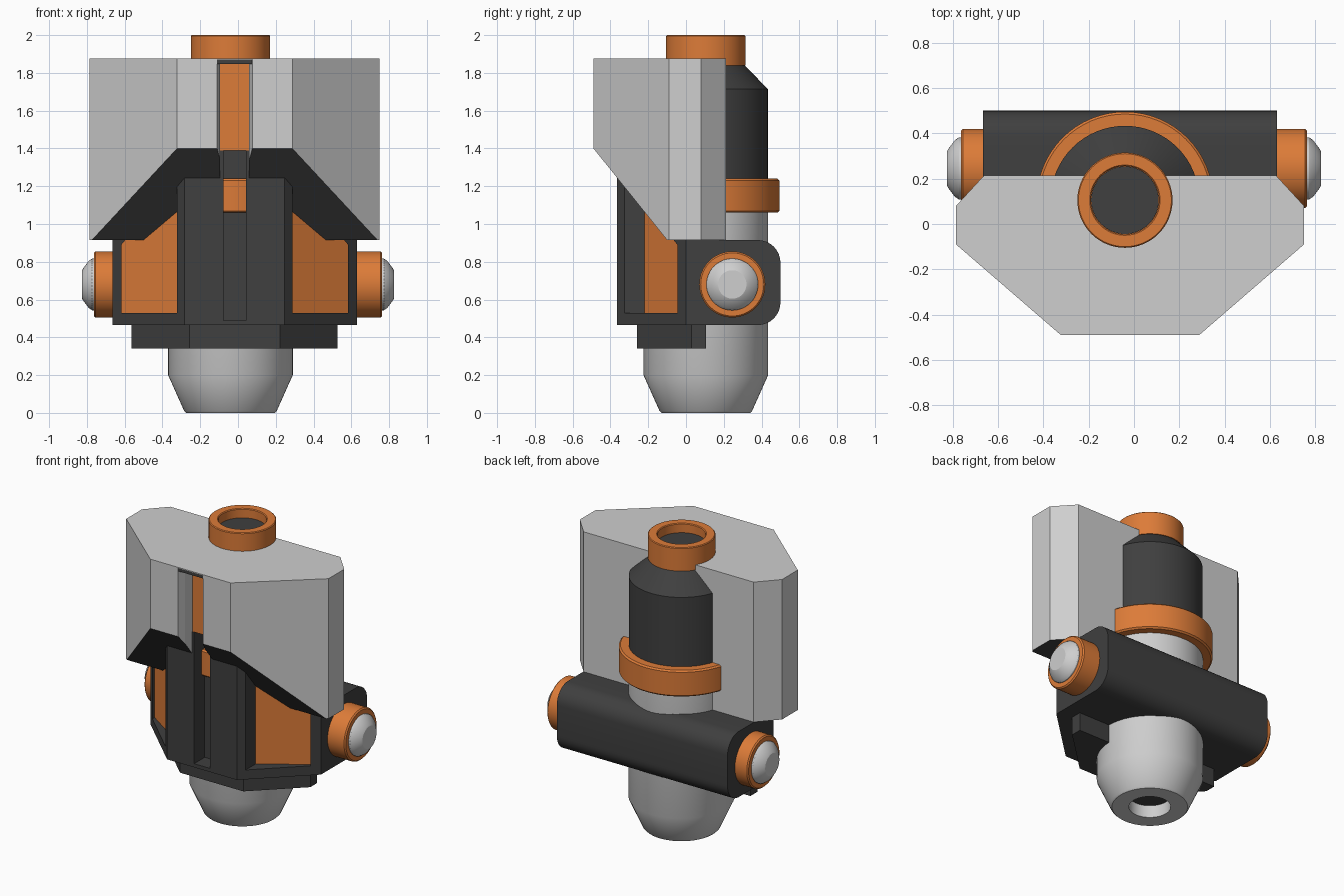
import bpy, bmesh
from math import sin, cos, tau, radians
from mathutils import Vector

cube = bpy.data.objects.get("Cube")
if cube:
    bpy.data.objects.remove(cube, do_unlink=True)

MID = -0.0175              # mirror plane of the housing
AXIS = (-0.04, 0.105)      # upright axis of the barrel


def material(name, rgb):
    m = bpy.data.materials.new(name)
    m.use_nodes = True
    m.diffuse_color = (*rgb, 1)
    m.node_tree.nodes["Principled BSDF"].inputs["Base Color"].default_value = (*rgb, 1)
    return m


LIGHT = material("light_grey", (0.62, 0.62, 0.62))
DARK = material("dark_grey", (0.05, 0.05, 0.05))
ORANGE = material("orange", (0.72, 0.2, 0.04))


def loft(name, loops, mat=None):
    """Join equal loops of points into one capped solid."""
    bm = bmesh.new()
    rings = [[bm.verts.new(p) for p in loop] for loop in loops]
    n = len(rings[0])
    for a, b in zip(rings, rings[1:]):
        for i in range(n):
            j = (i + 1) % n
            bm.faces.new((a[i], a[j], b[j], b[i]))
    bm.faces.new(rings[0])
    bm.faces.new(rings[-1])
    bmesh.ops.recalc_face_normals(bm, faces=bm.faces)
    mesh = bpy.data.meshes.new(name)
    bm.to_mesh(mesh)
    bm.free()
    ob = bpy.data.objects.new(name, mesh)
    bpy.context.collection.objects.link(ob)
    if mat:
        mesh.materials.append(mat)
    return ob


def activate(ob):
    bpy.ops.object.select_all(action='DESELECT')
    ob.select_set(True)
    bpy.context.view_layer.objects.active = ob


def plan(name, half, z0, z1, mat=None):
    """Upright prism from a half outline mirrored across MID."""
    pts = [(MID + x, y) for x, y in half] + [(MID - x, y) for x, y in reversed(half)]
    return loft(name, [[(x, y, z) for x, y in pts] for z in (z0, z1)], mat)


def lathe(name, profile, mat, seg=64):
    """Turned part about the barrel axis from (radius, z) points."""
    ob = loft(name, [[(AXIS[0] + r * cos(tau * i / seg), AXIS[1] + r * sin(tau * i / seg), z)
                      for i in range(seg)] for r, z in profile], mat)
    activate(ob)
    bpy.ops.object.shade_smooth_by_angle(angle=radians(25))
    return ob


def side_lathe(name, profile, side, mat, seg=48):
    """Turned part about the sideways pin from (x, radius) points."""
    ob = loft(name, [[(side * x, 0.245 + r * cos(tau * i / seg), 0.68 + r * sin(tau * i / seg))
                      for i in range(seg)] for x, r in profile], mat)
    activate(ob)
    bpy.ops.object.shade_smooth_by_angle(angle=radians(25))


def cut(ob, cutter):
    cutter.hide_render = True
    mod = ob.modifiers.new("cut", 'BOOLEAN')
    mod.object = cutter
    mod.solver = 'EXACT'
    activate(ob)
    bpy.ops.object.modifier_apply(modifier=mod.name)
    bpy.data.objects.remove(cutter, do_unlink=True)


# Upper shell with sloping underside and front groove
shell = plan("shell", [(0.305, -0.49), (0.7675, -0.09), (0.7675, 0.08), (0.645, 0.213)],
             0.915, 1.875, LIGHT)
bm = bmesh.new()
bm.from_mesh(shell.data)
cutres = bmesh.ops.bisect_plane(bm, geom=bm.verts[:] + bm.edges[:] + bm.faces[:], dist=0.0001,
                                plane_co=(0, -0.1, 0.915), plane_no=Vector((0, -0.485, -0.39)).normalized(),
                                clear_outer=True)
bmesh.ops.holes_fill(bm, edges=[e for e in bm.edges if e.is_boundary])
bmesh.ops.recalc_face_normals(bm, faces=bm.faces)
bm.to_mesh(shell.data)
bm.free()
cut(shell, plan("groove_cutter", [(0.103, -0.52), (0.077, -0.44), (0.077, -0.24)], 0.8, 1.95))
shell.data.materials.append(DARK)
for p in shell.data.polygons:
    p.material_index = 1 if p.normal.z < -0.2 else 0

# Groove lining: orange strip and dark cap
plan("groove_strip", [(0.077, -0.36), (0.077, -0.2)], 1.39, 1.85, ORANGE)
plan("groove_cap", [(0.1, -0.488), (0.077, -0.43), (0.077, -0.2)], 1.848, 1.87, DARK)
plan("groove_top", [(0.1, -0.49), (0.077, -0.43), (0.077, -0.2)], 1.87, 1.875, LIGHT)

# Lower body with centre slot and slanted side windows
body = plan("body", [(0.265, -0.365), (0.6475, 0.0), (0.6475, 0.12)], 0.465, 1.39, DARK)
cut(body, plan("slot_cutter", [(0.06, -0.5), (0.06, -0.25)], 0.49, 1.45))
WINDOW = [(0.305, 0.53), (0.6, 0.53), (0.6, 0.89), (0.305, 1.245)]


def window_back(x):
    return -0.215 + (x - 0.305) * 0.68


for side, label in ((1, "left"), (-1, "right")):
    back = [(MID + side * x, window_back(x), z) for x, z in WINDOW]
    front = [(x, -0.6, z) for x, y, z in back]
    cut(body, loft("window_cutter", [front, back]))
    face = [(x, y - 0.006, z) for x, y, z in back]
    loft(label + "_window", [face, back], ORANGE)

# Rear cross bar with rounded back edges
R = 0.12
section = [(0.1, 0.465)]
for cz, start in ((0.465 + R, -0.25), (0.915 - R, 0)):
    for i in range(9):
        a = tau * (start + i / 32)
        section.append((0.5 - R + R * cos(a), cz + R * sin(a)))
section.append((0.1, 0.915))
bar = loft("cross_bar", [[(MID + s * 0.6475, y, z) for y, z in section] for s in (-1, 1)], DARK)
activate(bar)
bpy.ops.object.shade_smooth_by_angle(angle=radians(25))

# Stepped plinth under the body
plan("plinth", [(0.24, -0.26), (0.545, 0.03), (0.545, 0.105)], 0.34, 0.47, DARK)

# Barrel: nozzle, dark upper cylinder, clamp ring and top collar
lathe("nozzle", [(0.13, 0.09), (0.13, 0), (0.235, 0), (0.245, 0.01), (0.33, 0.2), (0.33, 1.15)], LIGHT)
lathe("nozzle_bore", [(0.129, 0.083), (0.129, 0.09)], DARK)
lathe("upper_cylinder", [(0.328, 1.1), (0.328, 1.715), (0.205, 1.84)], DARK)
lathe("clamp_ring", [(0.38, 1.06), (0.39, 1.07), (0.39, 1.23), (0.38, 1.24)], ORANGE)
lathe("top_collar", [(0.15, 1.93), (0.15, 1.995), (0.155, 2.0), (0.205, 2.0), (0.21, 1.995), (0.21, 1.84)], ORANGE)
lathe("collar_bore", [(0.149, 1.93), (0.149, 1.937)], DARK)

# Side knobs with domed caps
for side, label, inner in ((1, "left", 0.62), (-1, "right", 0.65)):
    side_lathe(label + "_knob", [(inner, 0.175), (0.755, 0.175), (0.763, 0.167)], side, ORANGE)
    side_lathe(label + "_knob_cap", [(0.75, 0.137), (0.772, 0.137), (0.79, 0.125), (0.82, 0.085), (0.825, 0.075)],
               side, LIGHT)
